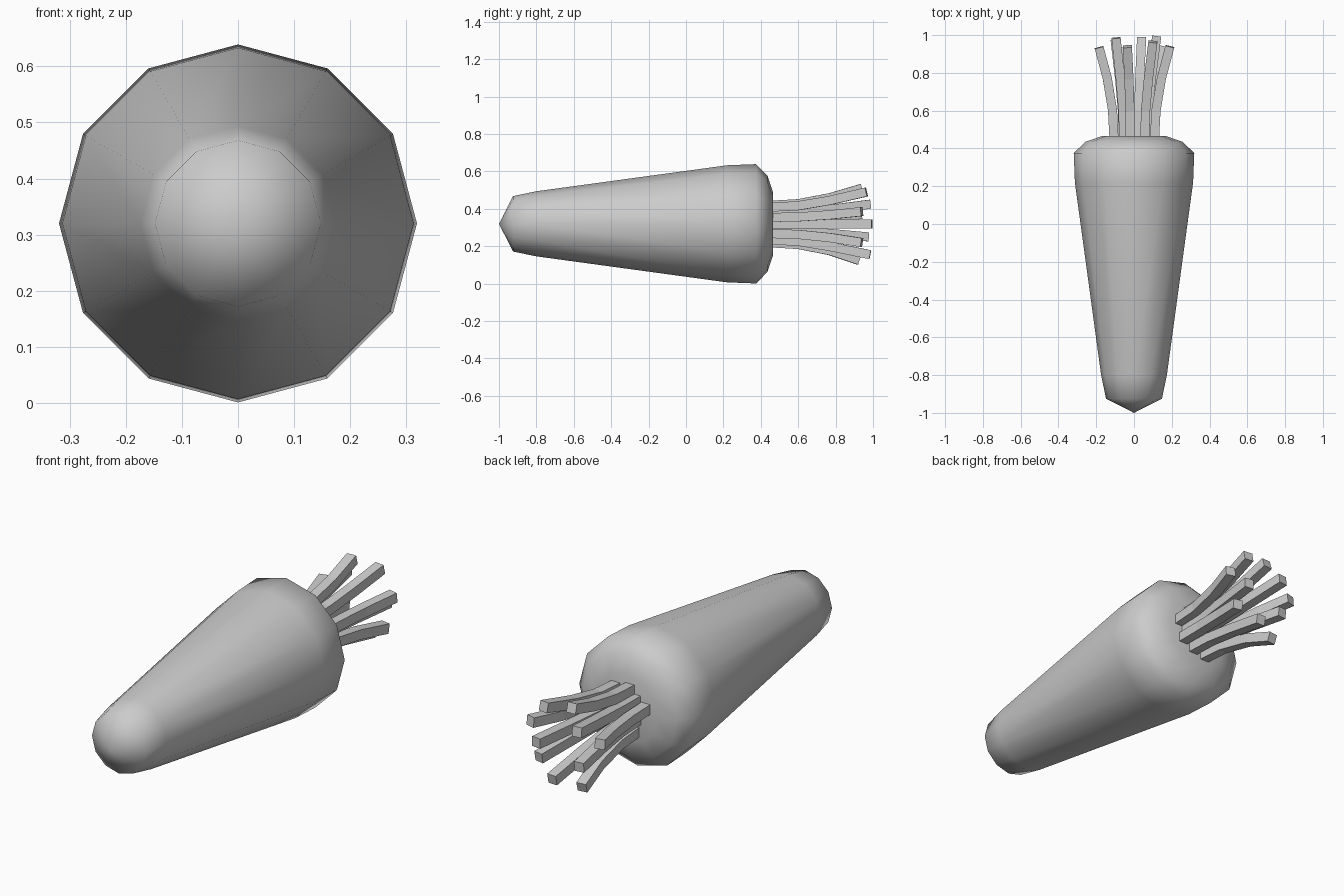
import bpy, bmesh, math
from mathutils import Vector

if "Cube" in bpy.data.objects:
    bpy.data.objects.remove(bpy.data.objects["Cube"])

ZC = 0.32  # height of the carrot axis


def make_object(name, bm, smooth):
    bmesh.ops.recalc_face_normals(bm, faces=bm.faces[:])
    for f in bm.faces:
        f.smooth = smooth
    mesh = bpy.data.meshes.new(name)
    bm.to_mesh(mesh)
    bm.free()
    ob = bpy.data.objects.new(name, mesh)
    bpy.context.collection.objects.link(ob)
    return ob


def bridge(bm, rings):
    for a, b in zip(rings, rings[1:]):
        n = len(a)
        for i in range(n):
            j = (i + 1) % n
            bm.faces.new((a[i], a[j], b[j], b[i]))


# Root: twelve-sided turned profile along y, pointed at the front
profile = [(-0.925, 0.148), (-0.80, 0.174), (0.22, 0.313),
           (0.375, 0.319), (0.435, 0.258), (0.465, 0.17)]
bm = bmesh.new()
rings = []
for y, r in profile:
    rings.append([bm.verts.new((r * math.sin(math.tau * i / 12), y,
                                ZC + r * math.cos(math.tau * i / 12)))
                  for i in range(12)])
bridge(bm, rings)
tip = bm.verts.new((0, -1, ZC))
for i in range(12):
    bm.faces.new((rings[0][i], rings[0][(i + 1) % 12], tip))
bm.faces.new(rings[-1])
make_object("carrot_root", bm, True)


# Stalks: square bars that leave the crown straight and then splay outward
def stalk(name, x, y, z, half=0.024):
    end = Vector((x, y, ZC + z))
    base = Vector((x * 0.57, 0.44, ZC + z * 0.52))
    spread = end - base
    path = [Vector((base.x + spread.x * k, py, base.z + spread.z * k))
            for py, k in ((0.44, 0), (0.60, 0.1), (0.77, 0.45), (y, 1))]
    bm = bmesh.new()
    rings = []
    for i, p in enumerate(path):
        d = (path[min(i + 1, 3)] - path[max(i - 1, 0)]).normalized()
        side = d.cross(Vector((0, 0, 1))).normalized()
        up = side.cross(d)
        rings.append([bm.verts.new(p + side * half * u + up * half * v)
                      for u, v in ((1, 1), (-1, 1), (-1, -1), (1, -1))])
    bridge(bm, rings)
    bm.faces.new(rings[0])
    bm.faces.new(rings[-1])
    make_object(name, bm, False)


tips = [(-0.035, 0.94, 0.19), (0.10, 0.965, 0.17), (0.19, 0.94, 0.065),
        (-0.095, 0.985, 0.105), (-0.185, 0.935, 0.05), (0.12, 0.995, 0.0),
        (0.145, 0.94, -0.10), (-0.10, 0.975, -0.07),
        (0.04, 0.985, -0.165), (-0.08, 0.925, -0.195)]
for n, t in enumerate(tips, 1):
    stalk(f"stalk_{n:02d}", *t)
